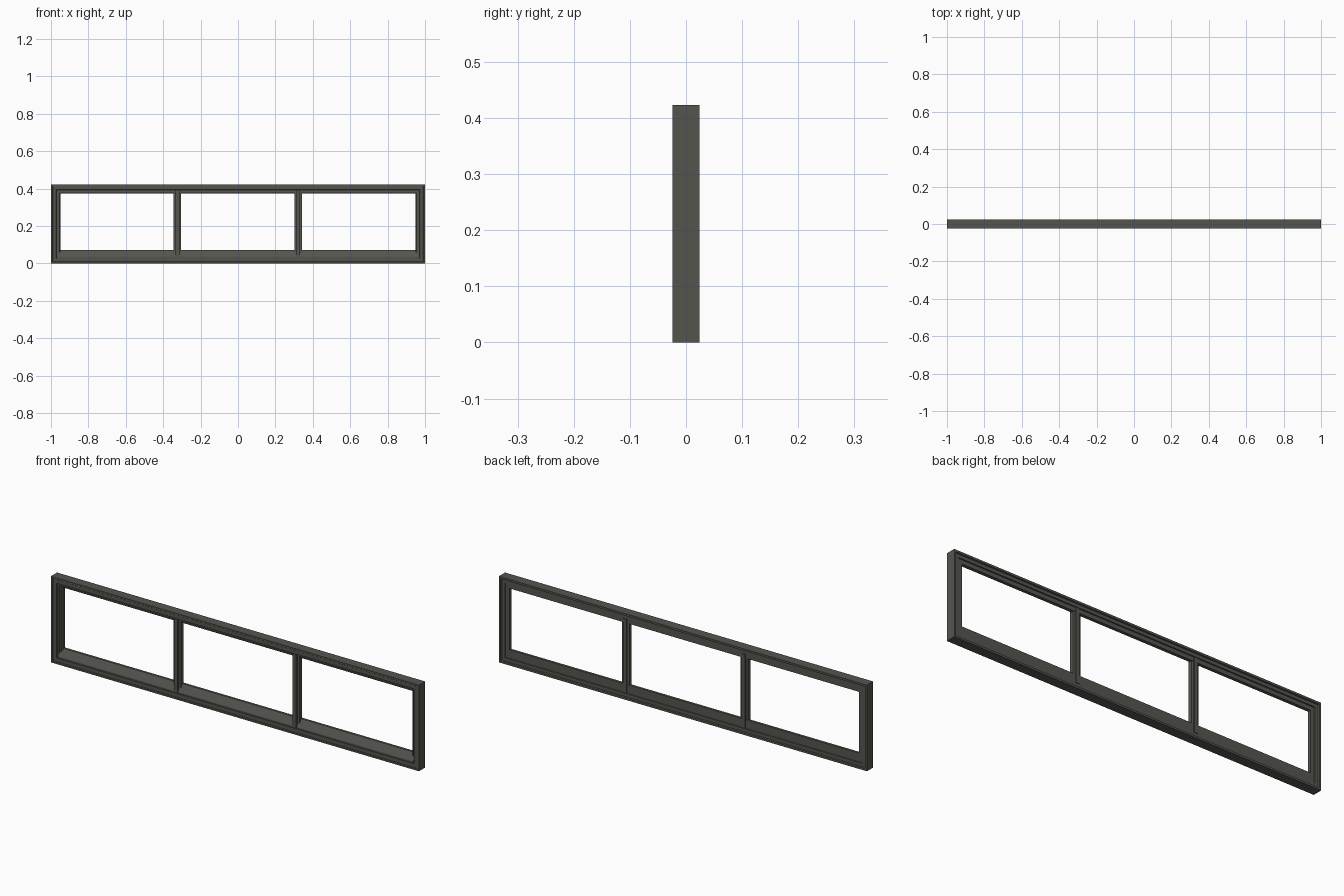
import bpy

if "Cube" in bpy.data.objects:
    bpy.data.objects.remove(bpy.data.objects["Cube"])

W, H, D = 1.0, 0.423, 0.024   # half width, height, half depth

metal = bpy.data.materials.new("dark grey metal")
metal.diffuse_color = (0.09, 0.09, 0.078, 1)
metal.use_nodes = True
metal.node_tree.nodes["Principled BSDF"].inputs["Base Color"].default_value = metal.diffuse_color


def add_mesh(name, verts, faces):
    me = bpy.data.meshes.new(name)
    me.from_pydata(verts, [], faces)
    me.materials.append(metal)
    ob = bpy.data.objects.new(name, me)
    bpy.context.collection.objects.link(ob)
    return ob


def mitred_frame(name, profile, x, z0, z1):
    """Sweep a closed (inset, y) profile round a rectangle with mitred corners."""
    n = len(profile)
    verts = []
    for sx, sz in ((-1, 0), (1, 0), (1, 1), (-1, 1)):
        for inset, y in profile:
            verts.append((sx * (x - inset), y, z1 - inset if sz else z0 + inset))
    faces = [(c * n + i, c * n + (i + 1) % n,
              (c + 1) % 4 * n + (i + 1) % n, (c + 1) % 4 * n + i)
             for c in range(4) for i in range(n)]
    return add_mesh(name, verts, faces)


def extrusion(name, profile, axis, a, b):
    """Extrude a closed profile along x (points y, z) or z (points x, y)."""
    n = len(profile)
    verts = [((t, p, q) if axis == "x" else (p, q, t)) for t in (a, b) for p, q in profile]
    faces = [(i, (i + 1) % n, n + (i + 1) % n, n + i) for i in range(n)]
    faces += [tuple(reversed(range(n))), tuple(range(n, 2 * n))]
    return add_mesh(name, verts, faces)


# outer frame with stepped front and back
outer = [(0, -D), (0.008, -D), (0.010, -0.021), (0.028, -0.021), (0.030, -0.012),
         (0.038, -0.012), (0.038, 0.012), (0.030, 0.012), (0.028, 0.018),
         (0.012, 0.018), (0.010, D), (0, D)]
mitred_frame("outer_frame", outer, W, 0, H)

# inner bead holding the panes
bead = [(0.030, -0.006), (0.046, -0.006), (0.050, -0.002), (0.050, 0.014), (0.030, 0.014)]
mitred_frame("inner_bead", bead, W, 0, H)

# sloping sill along the bottom
sill = [(-0.018, 0.028), (-0.018, 0.036), (0.002, 0.072), (0.014, 0.072), (0.014, 0.028)]
extrusion("sill", sill, "x", -0.965, 0.965)

# two upright mullions with a raised central rib
for name, cx in (("left_mullion", -0.324), ("right_mullion", 0.321)):
    half = [(0.010, -0.021), (0.010, -0.010), (0.020, -0.008), (0.020, 0.010),
            (0.010, 0.012), (0.010, 0.018)]
    pts = [(cx + x, y) for x, y in half] + [(cx - x, y) for x, y in reversed(half)]
    extrusion(name, pts, "z", 0.030, H - 0.030)

# make every normal face outward
import bmesh
for ob in bpy.data.objects:
    bm = bmesh.new()
    bm.from_mesh(ob.data)
    bmesh.ops.recalc_face_normals(bm, faces=bm.faces)
    bm.to_mesh(ob.data)
    bm.free()
